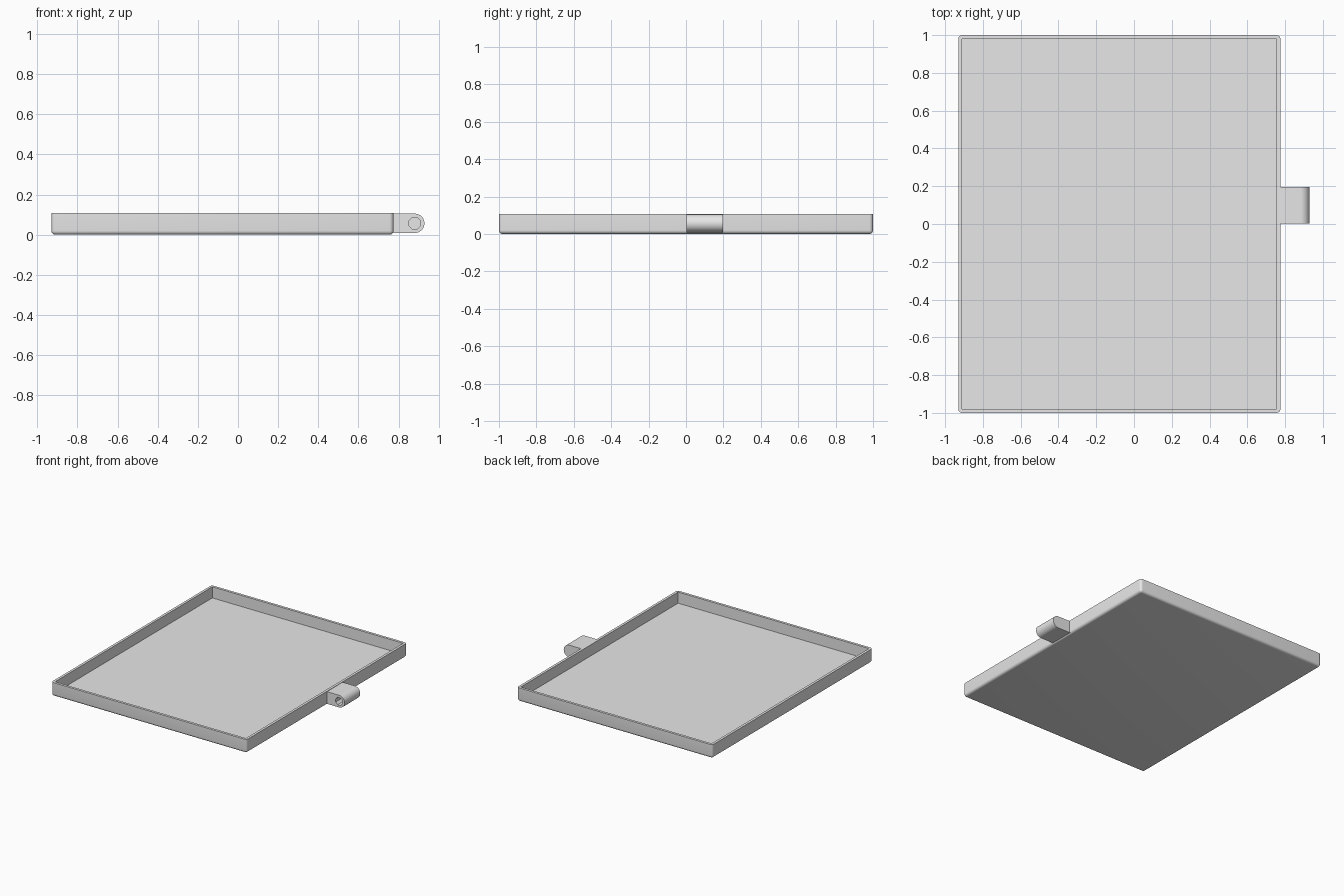
import bpy, bmesh
from math import pi, cos, sin
from mathutils import Matrix, Vector

cube = bpy.data.objects.get("Cube")
if cube:
    bpy.data.objects.remove(cube, do_unlink=True)

grey = bpy.data.materials.new("plain grey")
grey.use_nodes = True
grey.diffuse_color = (0.8, 0.8, 0.8, 1)
grey.node_tree.nodes["Principled BSDF"].inputs["Base Color"].default_value = (0.8, 0.8, 0.8, 1)


def finish(name, bm):
    bmesh.ops.recalc_face_normals(bm, faces=bm.faces[:])
    mesh = bpy.data.meshes.new(name)
    bm.to_mesh(mesh)
    bm.free()
    mesh.materials.append(grey)
    obj = bpy.data.objects.new(name, mesh)
    bpy.context.collection.objects.link(obj)
    return obj


def box(low, high):
    low, high = Vector(low), Vector(high)
    bm = bmesh.new()
    matrix = Matrix.Translation((low + high) / 2) @ Matrix.Diagonal((*(high - low), 1))
    bmesh.ops.create_cube(bm, size=1, matrix=matrix)
    return bm


def prism(profile, y0, y1):
    """Extrude an (x, z) outline along y."""
    bm = bmesh.new()
    face = bm.faces.new([bm.verts.new((x, y0, z)) for x, z in profile])
    out = bmesh.ops.extrude_face_region(bm, geom=[face])["geom"]
    verts = [v for v in out if isinstance(v, bmesh.types.BMVert)]
    bmesh.ops.translate(bm, verts=verts, vec=(0, y1 - y0, 0))
    return bm


def cut(obj, cutter):
    cutter.hide_render = True
    mod = obj.modifiers.new("cut", "BOOLEAN")
    mod.operation = "DIFFERENCE"
    mod.solver = "EXACT"
    mod.object = cutter
    bpy.ops.object.select_all(action="DESELECT")
    bpy.context.view_layer.objects.active = obj
    obj.select_set(True)
    bpy.ops.object.modifier_apply(modifier=mod.name)
    bpy.data.objects.remove(cutter, do_unlink=True)
    bpy.ops.object.shade_smooth_by_angle(angle=pi / 6)


# Tray: rounded everywhere except the open rim
left, right, height, wall = -0.93, 0.775, 0.108, 0.02
bm = box((left, -1, 0), (right, 1, height))
edges = [e for e in bm.edges if min(v.co.z for v in e.verts) < height / 2]
bmesh.ops.bevel(bm, geom=edges, offset=0.02, segments=6, profile=0.5, affect="EDGES")
tray = finish("tray", bm)

# Square-cornered hollow
hollow = finish("hollow_cutter", box((left + wall, -1 + wall, wall),
                                     (right - wall, 1 - wall, height + 0.1)))
cut(tray, hollow)

# Hinge lug with a rounded outer end
cx, cz, radius = 0.881, 0.057, 0.048
steps = 24
outline = [(right - 0.01, cz - radius)]
outline += [(cx + radius * cos(a), cz + radius * sin(a))
            for a in (pi * i / steps - pi / 2 for i in range(steps + 1))]
outline += [(right - 0.01, cz + radius)]
lug = finish("hinge_lug", prism(outline, 0.002, 0.197))

# Blind pin hole, open to the front
hole = [(cx + 0.032 * cos(a), cz + 0.032 * sin(a))
        for a in (pi * (i + 0.5) / 4 for i in range(8))]
cut(lug, finish("pin_hole_cutter", prism(hole, -0.05, 0.16)))
